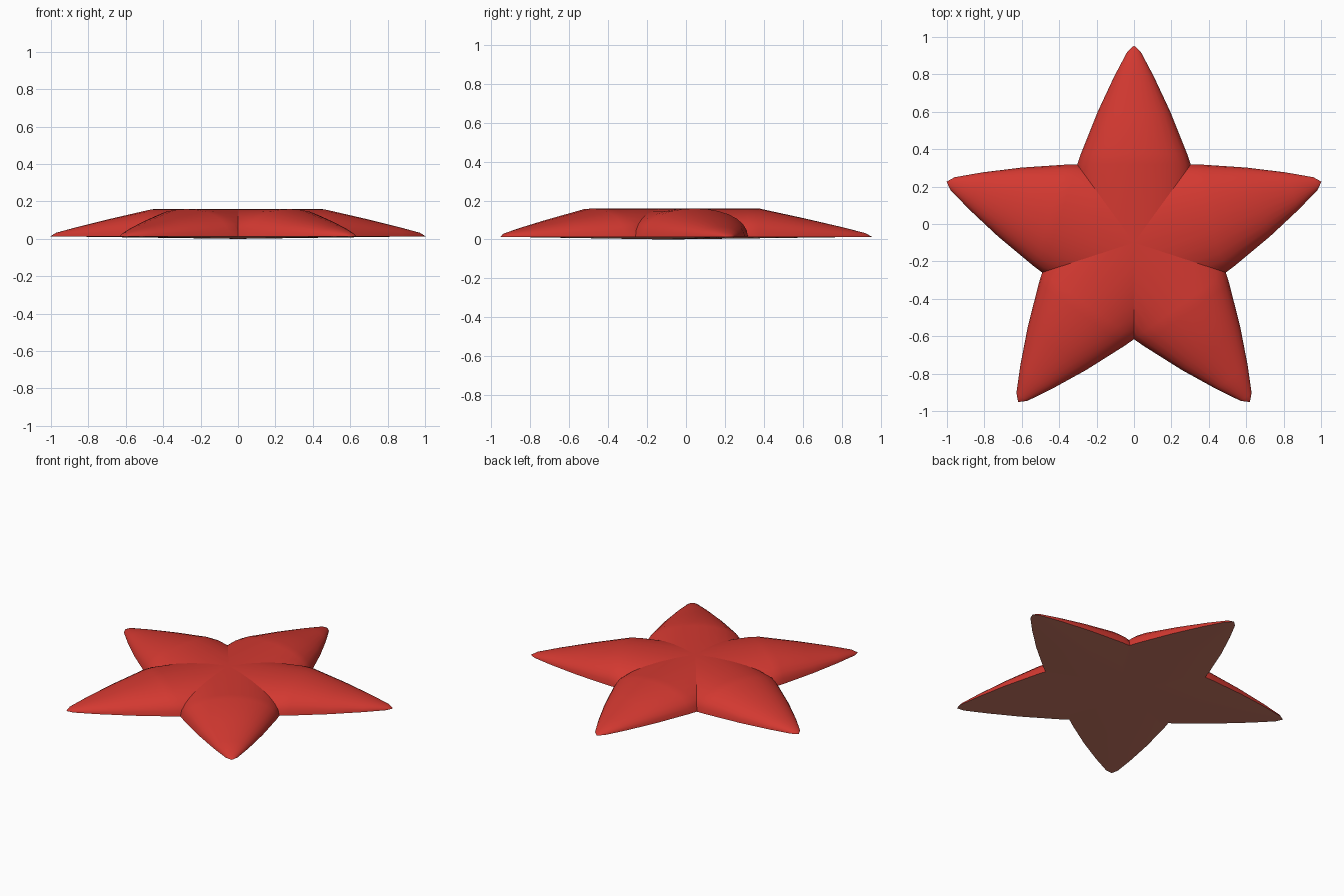
import bpy, bmesh, math
from mathutils import Matrix

if "Cube" in bpy.data.objects:
    bpy.data.objects.remove(bpy.data.objects["Cube"])

R = 1.0535            # tip distance from the star's hub
HUB_Y = -0.0995       # hub offset that centres the star
BASE = 0.014          # height of the rim
SEG = 7               # segments per half arch
TAN = math.tan(math.radians(36))
VALLEY = 0.4177       # where neighbouring arms meet, along the arm
# Arm stations: distance, half width, ridge height
STATIONS = [(VALLEY, VALLEY * TAN, 0.16), (0.475, 0.284, 0.159),
            (0.70, 0.194, 0.110), (0.89, 0.105, 0.066),
            (1.02, 0.036, 0.033), (R, 0.0, BASE)]


def material(name, rgb):
    m = bpy.data.materials.new(name)
    m.diffuse_color = (*rgb, 1)
    m.use_nodes = True
    m.node_tree.nodes["Principled BSDF"].inputs["Base Color"].default_value = m.diffuse_color
    return m


def arch(a, width, top):
    """Point on a slightly squarish half arch; a = 0 at the ridge, pi/2 at the rim."""
    p = 2 / 2.1
    s, c = math.sin(a), max(0.0, math.cos(a))
    if abs(a) > math.pi / 2 - 1e-6:
        c = 0.0
    u = math.copysign(abs(s) ** p, a) * width
    return u, BASE + (top - BASE) * c ** p


bm = bmesh.new()
angles = [math.pi / 2 * i / SEG for i in range(-SEG, SEG + 1)]

# Five arched arms, mitred against each other in the valleys
for k in range(5):
    turn = Matrix.Rotation(math.radians(72 * k), 4, 'Z')
    place = Matrix.Translation((0, HUB_Y, 0)) @ turn
    rows = []
    mitre = []
    for a in angles:
        u, z = arch(a, VALLEY * TAN, 0.16)
        mitre.append(bm.verts.new(place @ Matrix.Translation((u, abs(u) / TAN, z)).translation))
    rows.append(mitre)
    for d, w, top in STATIONS:
        row = []
        for a in angles:
            u, z = arch(a, w, top)
            row.append(bm.verts.new(place @ Matrix.Translation((u, d, z)).translation))
        rows.append(row)
    for r0, r1 in zip(rows, rows[1:]):
        for i in range(len(angles) - 1):
            bm.faces.new((r0[i], r0[i + 1], r1[i + 1], r1[i]))
    # Crisp crease along each mitre
    for p, q in zip(mitre, mitre[1:]):
        bm.edges.get((p, q)).smooth = False

    # Shallow underside, fanned from the hub to the rim
    hub = bm.verts.new((0, HUB_Y, 0))
    for side in (0, -1):
        rim = [r[side] for r in rows[1:]]
        for p, q in zip(rim, rim[1:]):
            f = bm.faces.new((hub, p, q))
            f.material_index = 1

bmesh.ops.remove_doubles(bm, verts=bm.verts, dist=0.0005)
bmesh.ops.dissolve_degenerate(bm, edges=bm.edges, dist=0.0001)
bmesh.ops.recalc_face_normals(bm, faces=bm.faces)

mesh = bpy.data.meshes.new("star")
bm.to_mesh(mesh)
bm.free()
mesh.materials.append(material("red", (0.65, 0.040, 0.030)))
mesh.materials.append(material("salmon underside", (0.60, 0.19, 0.13)))
star = bpy.data.objects.new("star", mesh)
bpy.context.collection.objects.link(star)

# Rounded arms with crisp valleys and rim
bpy.context.view_layer.objects.active = star
star.select_set(True)
bpy.ops.object.shade_smooth_by_angle(angle=math.radians(35), keep_sharp_edges=True)
